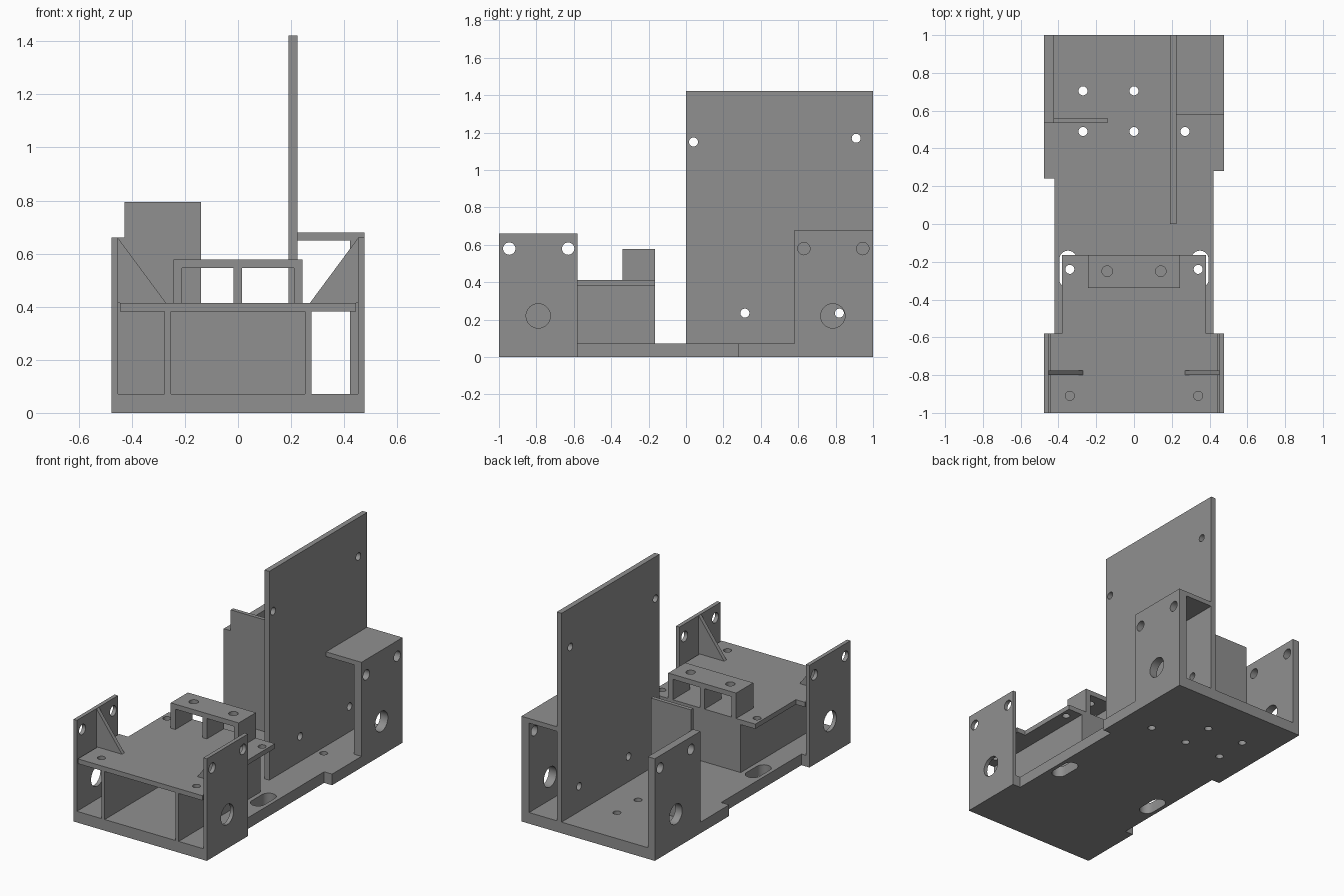
import bpy, bmesh, math
from mathutils import Vector

if "Cube" in bpy.data.objects:
    bpy.data.objects.remove(bpy.data.objects["Cube"])

grey = bpy.data.materials.new("mid_grey")
grey.diffuse_color = (0.28, 0.28, 0.28, 1)
grey.use_nodes = True
grey.node_tree.nodes["Principled BSDF"].inputs["Base Color"].default_value = grey.diffuse_color

# Maps profile (u, v) and depth d to x, y, z for each extrusion axis
AXES = {"x": lambda u, v, d: (d, u, v),
        "y": lambda u, v, d: (u, d, v),
        "z": lambda u, v, d: (u, v, d)}


def add_prism(bm, axis, pts, d0, d1):
    lo = [bm.verts.new(AXES[axis](u, v, d0)) for u, v in pts]
    hi = [bm.verts.new(AXES[axis](u, v, d1)) for u, v in pts]
    faces = [bm.faces.new(lo), bm.faces.new(hi)]
    n = len(pts)
    for i in range(n):
        j = (i + 1) % n
        faces.append(bm.faces.new((lo[i], lo[j], hi[j], hi[i])))
    bmesh.ops.recalc_face_normals(bm, faces=faces)


def circle(u, v, r, n=32):
    return [(u + r * math.cos(2 * math.pi * i / n), v + r * math.sin(2 * math.pi * i / n))
            for i in range(n)]


def slot(u, v, r, half):
    """Upright rounded slot outline."""
    return [(u + r * math.cos(math.pi * i / 12),
             v + r * math.sin(math.pi * i / 12) + (half if i <= 12 else -half))
            for i in list(range(13))] + \
           [(u + r * math.cos(math.pi * i / 12), v + r * math.sin(math.pi * i / 12) - half)
            for i in range(12, 25)]


def make(name, bm):
    me = bpy.data.meshes.new(name)
    bm.to_mesh(me)
    bm.free()
    ob = bpy.data.objects.new(name, me)
    bpy.context.collection.objects.link(ob)
    return ob


def part(name, axis, pts, d0, d1, cuts=()):
    """Extruded profile with hole outlines cut along the same axis."""
    bm = bmesh.new()
    add_prism(bm, axis, pts, d0, d1)
    ob = make(name, bm)
    ob.data.materials.append(grey)
    if cuts:
        bm = bmesh.new()
        for c in cuts:
            add_prism(bm, axis, c, d0 - 0.05, d1 + 0.05)
        cutter = make("cutter", bm)
        cutter.hide_render = True
        mod = ob.modifiers.new("holes", "BOOLEAN")
        mod.operation, mod.solver, mod.object = "DIFFERENCE", "EXACT", cutter
        bpy.ops.object.select_all(action="DESELECT")
        bpy.context.view_layer.objects.active = ob
        ob.select_set(True)
        bpy.ops.object.modifier_apply(modifier=mod.name)
        bpy.data.objects.remove(cutter)
        bpy.ops.object.shade_smooth_by_angle(angle=math.radians(30))
    return ob


def rect(u0, u1, v0, v1):
    return [(u0, v0), (u1, v0), (u1, v1), (u0, v1)]


def box(name, x0, x1, y0, y1, z0, z1):
    return part(name, "z", rect(x0, x1, y0, y1), z0, z1)


W, BASE, DECK0, DECK1 = 0.477, 0.072, 0.382, 0.413

# Base plate with screw holes and cable slots
part("base_plate", "z",
     [(-W, -1), (W, -1), (W, -0.58), (0.42, -0.58), (0.42, 0.28), (W, 0.28), (W, 1),
      (-W, 1), (-W, 0.24), (-0.42, 0.24), (-0.42, -0.58), (-W, -0.58)], 0, BASE,
     [circle(x, y, 0.024) for x, y in
      [(-0.27, 0.705), (0, 0.705), (-0.27, 0.49), (0, 0.49), (0.27, 0.49)]]
     + [slot(s * 0.349, -0.24, 0.046, 0.053) for s in (-1, 1)])

# Front deck
part("front_deck", "z",
     [(-0.445, -1), (0.445, -1), (0.445, -0.58), (0.38, -0.58), (0.38, -0.165),
      (-0.38, -0.165), (-0.38, -0.58), (-0.445, -0.58)], DECK0, DECK1,
     [circle(s * 0.34, y, 0.024) for s in (-1, 1) for y in (-0.91, -0.24)])

# Front side walls, inner dividers and gussets
for s, side in ((-1, "left"), (1, "right")):
    part("front_wall_" + side, "x", rect(-1, -0.58, BASE, 0.66),
         *sorted((s * 0.452, s * W)),
         [circle(-0.945, 0.58, 0.033), circle(-0.63, 0.58, 0.033), circle(-0.79, 0.22, 0.065)])
    x0, x1 = sorted((s * 0.253, s * 0.276))
    box("front_divider_" + side, x0, x1, -1, -0.165, BASE, DECK0)
    part("front_gusset_" + side, "y",
         [(s * 0.453, DECK1), (s * 0.27, DECK1), (s * 0.453, 0.66)], -0.80, -0.775)
box("front_box_back", -0.253, 0.253, -0.19, -0.165, BASE, DECK0)

# Raised bracket on the deck
part("bracket_top", "z", rect(-0.243, 0.243, -0.34, -0.165), 0.545, 0.577,
     [circle(s * 0.142, -0.25, 0.028) for s in (-1, 1)])
for i, x in enumerate((-0.243, -0.017, 0.21)):
    box("bracket_leg_%d" % (i + 1), x, x + 0.033, -0.34, -0.165, DECK1, 0.545)

# Tall upright plate
part("tall_plate", "x", rect(0, 1, BASE, 1.422), 0.19, 0.224,
     [circle(y, z, 0.024) for y, z in
      [(0.04, 1.15), (0.91, 1.17), (0.315, 0.235), (0.82, 0.235)]])

# Rear walls, roof and cross plate
for name, y0, z1, x0, x1 in (("rear_wall_right", 0.58, 0.65, 0.422, W),
                             ("rear_wall_left", 0.535, 0.66, -W, -0.427)):
    part(name, "x", rect(y0, 1, BASE, z1), x0, x1,
         [circle(0.63, 0.58, 0.033), circle(0.945, 0.58, 0.033), circle(0.785, 0.22, 0.065)])
box("rear_roof", 0.224, W, 0.58, 1, 0.65, 0.68)
box("rear_cross_plate", -0.427, -0.14, 0.535, 0.56, BASE, 0.795)
